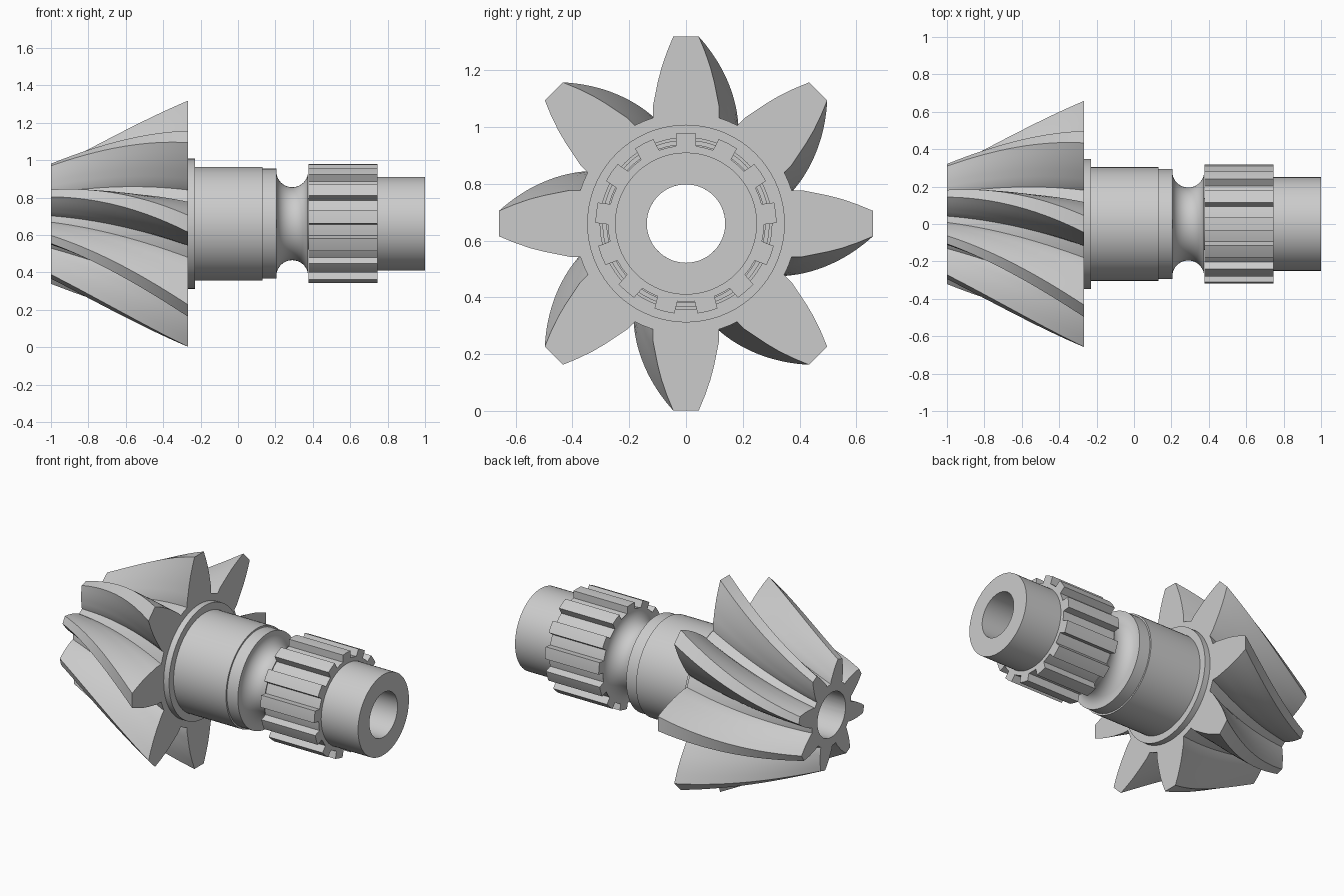
import bpy
from math import sin, cos, pi, radians, asin, hypot, atan2

if "Cube" in bpy.data.objects:
    bpy.data.objects.remove(bpy.data.objects["Cube"])

CZ = 0.66          # height of the shaft axis
BORE = 0.138


def skin(name, rings, smooth=30):
    """Skin rings of (x, [(angle, radius), ...]) into one strip around the axis."""
    n = len(rings[0][1])
    verts = [(x, r * sin(a), CZ + r * cos(a)) for x, pts in rings for a, r in pts]
    faces = [(i * n + j, (i + 1) * n + j, (i + 1) * n + (j + 1) % n, i * n + (j + 1) % n)
             for i in range(len(rings) - 1) for j in range(n)]
    mesh = bpy.data.meshes.new(name)
    mesh.from_pydata(verts, [], faces)
    ob = bpy.data.objects.new(name, mesh)
    bpy.context.collection.objects.link(ob)
    bpy.context.view_layer.objects.active = ob
    ob.select_set(True)
    bpy.ops.object.shade_smooth_by_angle(angle=radians(smooth))
    ob.select_set(False)
    return ob


def lathe(name, profile, seg=72):
    return skin(name, [(x, [(2 * pi * j / seg, r) for j in range(seg)]) for x, r in profile])


def flat(pts, r):
    return [(a, r) for a, _ in pts]


def repeat(tooth, count):
    return [(a + 2 * pi * k / count, r) for k in range(count) for a, r in tooth]


# Spiral bevel gear: tooth section scaled along a cone and twisted
X0, X1, TWIST = -1.0, -0.267, radians(30)
half = [(0.117, 0.372), (0.117, 0.41), (0.109, 0.45), (0.099, 0.50),
        (0.086, 0.55), (0.067, 0.605), (0.045, 0.658)]        # (half width, height)
flank = [(atan2(w, h), hypot(w, h)) for w, h in half]
tooth = [(-a, r) for a, r in flank] + flank[::-1] + [(pi / 8, flank[0][1])]
section = repeat(tooth, 8)


def gear_ring(t):
    scale = 0.496 + (1 - 0.496) * t
    return (X0 + (X1 - X0) * t, [(a + TWIST * (1 - t), r * scale) for a, r in section])


STEPS = 28
body = [gear_ring(i / STEPS) for i in range(STEPS + 1)]
bore = flat(body[0][1], BORE)
skin("bevel_gear", [(X1, bore), (X0, bore)] + body + [(X1, flat(body[-1][1], 0.34))], 25)

# Flange, bearing seat and round groove
groove = [(0.29 - 0.085 * cos(pi * i / 20), 0.28 - 0.085 * sin(pi * i / 20)) for i in range(21)]
lathe("shaft_body", [(X1, 0.33), (X1, 0.348), (-0.23, 0.348), (-0.23, 0.304), (0.13, 0.304),
                     (0.13, 0.294), (0.205, 0.294)] + groove + [(0.375, 0.265)])

# Splined section with 13 straight teeth
ROOT, TIP = 0.275, 0.319
ar, at = asin(0.036 / ROOT), asin(0.036 / TIP)
pitch = 2 * pi / 13
spline_tooth = [(-ar, ROOT), (-at, TIP), (0, TIP), (at, TIP), (ar, ROOT), (pitch / 2, ROOT)]
spline = repeat(spline_tooth, 13)
skin("spline", [(0.377, flat(spline, 0.26)), (0.377, spline),
                (0.747, spline), (0.747, flat(spline, 0.245))])

# Plain shaft end with the through bore
lathe("shaft_end", [(0.74, 0.25), (1.0, 0.25), (1.0, BORE), (X1, BORE)])
